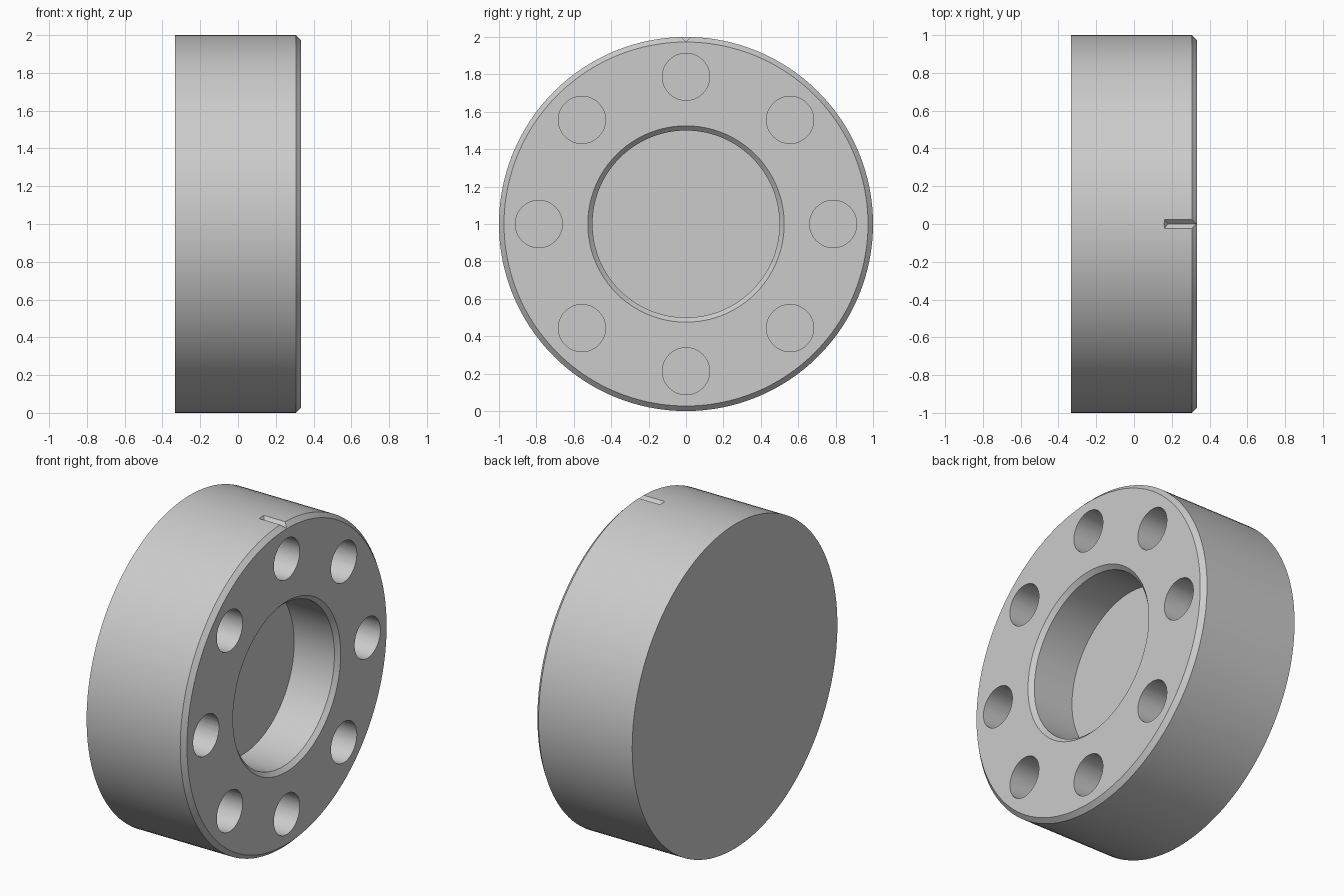
import bpy, bmesh
from math import cos, sin, pi, radians
from mathutils import Matrix, Vector

cube = bpy.data.objects.get("Cube")
if cube:
    bpy.data.objects.remove(cube, do_unlink=True)

HALF = 0.333      # half thickness along x
CHAMFER = 0.027
BORE = 0.5        # central recess radius
CENTRE = Vector((0, 0, 1))

grey = bpy.data.materials.new("light_grey")
grey.use_nodes = True
colour = (0.6, 0.6, 0.6, 1)
grey.diffuse_color = colour
grey.node_tree.nodes["Principled BSDF"].inputs["Base Color"].default_value = colour


def make_object(name, bm):
    bmesh.ops.recalc_face_normals(bm, faces=bm.faces)
    mesh = bpy.data.meshes.new(name)
    bm.to_mesh(mesh)
    bm.free()
    mesh.materials.append(grey)
    obj = bpy.data.objects.new(name, mesh)
    bpy.context.collection.objects.link(obj)
    return obj


# Disc body: half section revolved about the x axis
profile = [(-HALF, 0), (-HALF, 1), (HALF - CHAMFER, 1), (HALF, 1 - CHAMFER),
           (HALF, BORE + 0.025), (HALF - 0.025, BORE), (HALF - 0.3, BORE),
           (HALF - 0.3, 0)]
bm = bmesh.new()
verts = [bm.verts.new((x, 0, 1 + r)) for x, r in profile]
edges = [bm.edges.new(pair) for pair in zip(verts, verts[1:])]
bmesh.ops.spin(bm, geom=verts + edges, cent=CENTRE, axis=(1, 0, 0),
               angle=2 * pi, steps=128)
bmesh.ops.remove_doubles(bm, verts=bm.verts, dist=1e-4)
body = make_object("flanged_disc", bm)

# Ring of blind holes
bm = bmesh.new()
depth = 0.35
for i in range(8):
    a = i * pi / 4
    spot = Vector((HALF, 0.787 * cos(a), 1 + 0.787 * sin(a)))
    bmesh.ops.create_cone(bm, cap_ends=True, segments=48, radius1=0.126,
                          radius2=0.126, depth=2 * depth,
                          matrix=Matrix.Translation(spot) @ Matrix.Rotation(pi / 2, 4, 'Y'))
holes = make_object("hole_cutter", bm)

# V-shaped index groove with a sloped inner end
bm = bmesh.new()
rise = 0.05
half_width = 0.025 + rise
bottom = 2 - 0.025
top = 2 + rise
inner = 0.18
points = [(inner, 0, bottom), (inner - 0.06, -half_width, top), (inner - 0.06, half_width, top),
          (0.5, 0, bottom), (0.5, -half_width, top), (0.5, half_width, top)]
for p in points:
    bm.verts.new(p)
bmesh.ops.convex_hull(bm, input=bm.verts)
groove = make_object("groove_cutter", bm)

# Cut the body and bake the result
for cutter in (holes, groove):
    cutter.hide_render = True
    mod = body.modifiers.new(cutter.name, 'BOOLEAN')
    mod.operation = 'DIFFERENCE'
    mod.solver = 'EXACT'
    mod.object = cutter
bpy.ops.object.select_all(action='DESELECT')
bpy.context.view_layer.objects.active = body
body.select_set(True)
for mod in list(body.modifiers):
    bpy.ops.object.modifier_apply(modifier=mod.name)
for cutter in (holes, groove):
    bpy.data.objects.remove(cutter, do_unlink=True)

bpy.ops.object.shade_smooth_by_angle(angle=radians(25))
